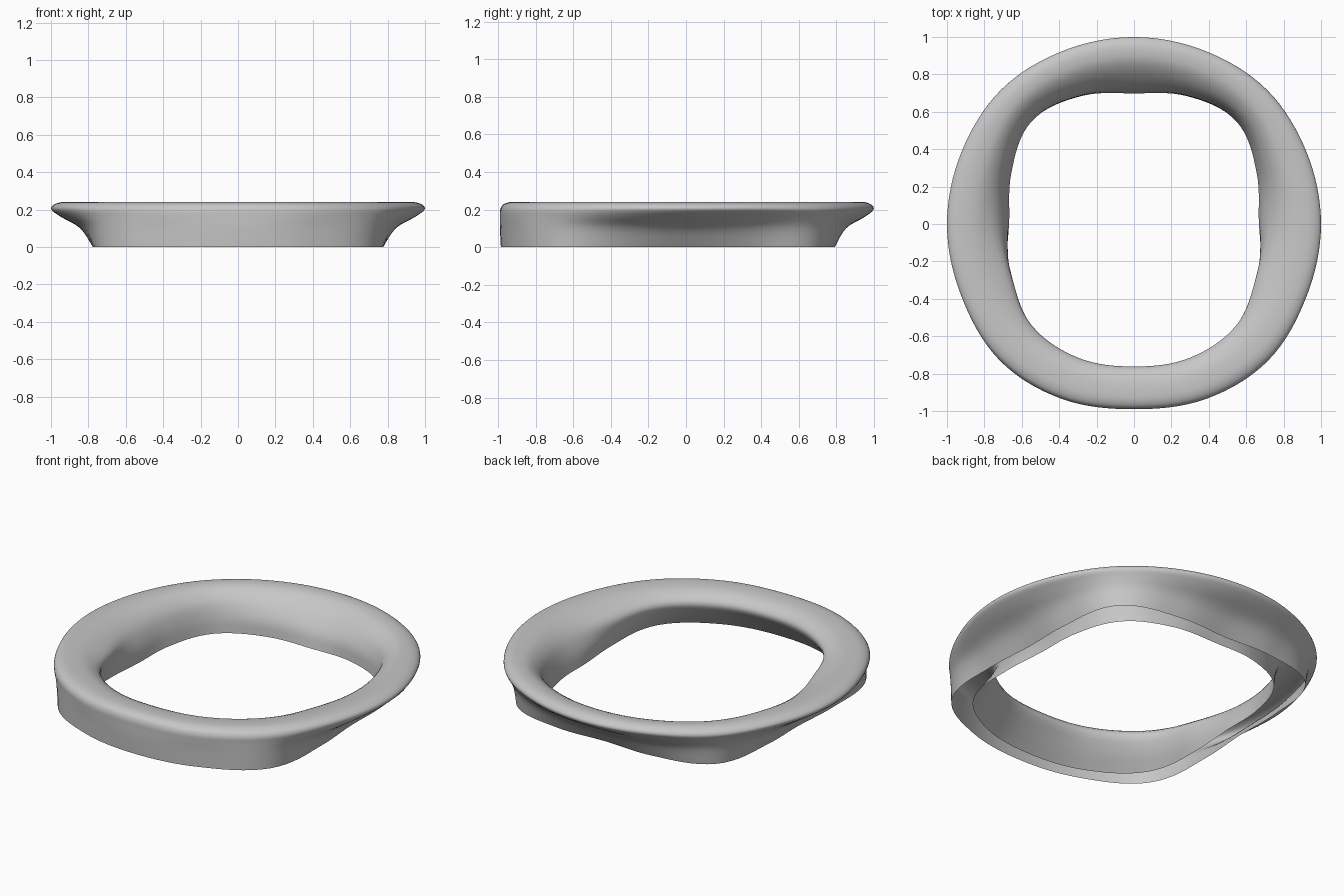
import bpy, bmesh, math

if "Cube" in bpy.data.objects:
    bpy.data.objects.remove(bpy.data.objects["Cube"])

SEGS = 128   # steps around the ring
SUB = 4      # steps between profile levels

# Each level of the cross-section: height, then radius every 22.5 degrees
# from the front round the side to the back (mirrored for the other half)
LEVELS = [
    (0.000, (.985, 1.00, 1.01, .84, .76, .82, .95, .85, .78)),   # outer foot
    (0.100, (.99, 1.005, 1.015, .90, .84, .88, .965, .90, .85)),  # outer wall
    (0.160, (.99, 1.01, 1.02, .97, .945, .95, .99, .965, .95)),  # flare
    (0.200, (.988, 1.01, 1.022, 1.00, .998, .998, 1.01, 1.00, .998)),  # widest edge
    (0.228, (.97, .99, 1.00, .985, .982, .982, .99, .985, .982)),  # rounded shoulder
    (0.241, (.92, .935, .945, .93, .925, .925, .94, .94, .935)),  # top outside
    (0.229, (.82, .835, .84, .83, .83, .84, .875, .87, .865)),   # top inside
    (0.175, (.762, .775, .77, .72, .735, .77, .815, .80, .79)),  # inner lip
    (0.090, (.82, .825, .81, .715, .683, .73, .785, .75, .722)),  # inner wall
    (0.000, (.90, .91, .89, .74, .668, .71, .775, .74, .698)),   # inner foot
]


def spline(a, b, c, d, t):
    """Smooth curve from b to c."""
    return b + 0.5 * t * (c - a + t * (2 * a - 5 * b + 4 * c - d + t * (3 * (b - c) + d - a)))


def radius(row, angle):
    """Radius at an angle from the front, mirrored left to right."""
    full = row + row[-2:0:-1]
    n = len(full)
    u = angle / (2 * math.pi) * n
    i = int(u)
    return spline(*(full[(i + k) % n] for k in (-1, 0, 1, 2)), u - i)


def section(angle):
    """Smooth open cross-section from outer foot over the top to inner foot."""
    p = [(radius(row, angle), z) for z, row in LEVELS]
    ext = lambda a, b: (2 * a[0] - b[0], 2 * a[1] - b[1])
    p = [ext(p[0], p[1])] + p + [ext(p[-1], p[-2])]
    out = []
    for i in range(1, len(p) - 2):
        for s in range(SUB):
            out.append(tuple(spline(*(p[i + k][c] for k in (-1, 0, 1, 2)), s / SUB)
                             for c in (0, 1)))
    return out + [p[-2]]


# Ring shell, open underneath
bm = bmesh.new()
loops = []
for j in range(SEGS):
    a = 2 * math.pi * j / SEGS
    loops.append([bm.verts.new((r * math.sin(a), -r * math.cos(a), max(z, 0)))
                  for r, z in section(a)])
for j in range(SEGS):
    here, there = loops[j], loops[(j + 1) % SEGS]
    for k in range(len(here) - 1):
        bm.faces.new((here[k], there[k], there[k + 1], here[k + 1])).smooth = True

mesh = bpy.data.meshes.new("cushion_ring")
bm.to_mesh(mesh)
bm.free()
ring = bpy.data.objects.new("cushion_ring", mesh)
bpy.context.collection.objects.link(ring)

grey = bpy.data.materials.new("light_grey")
grey.diffuse_color = (0.57, 0.57, 0.57, 1)
grey.use_nodes = True
grey.node_tree.nodes["Principled BSDF"].inputs["Base Color"].default_value = grey.diffuse_color
mesh.materials.append(grey)
